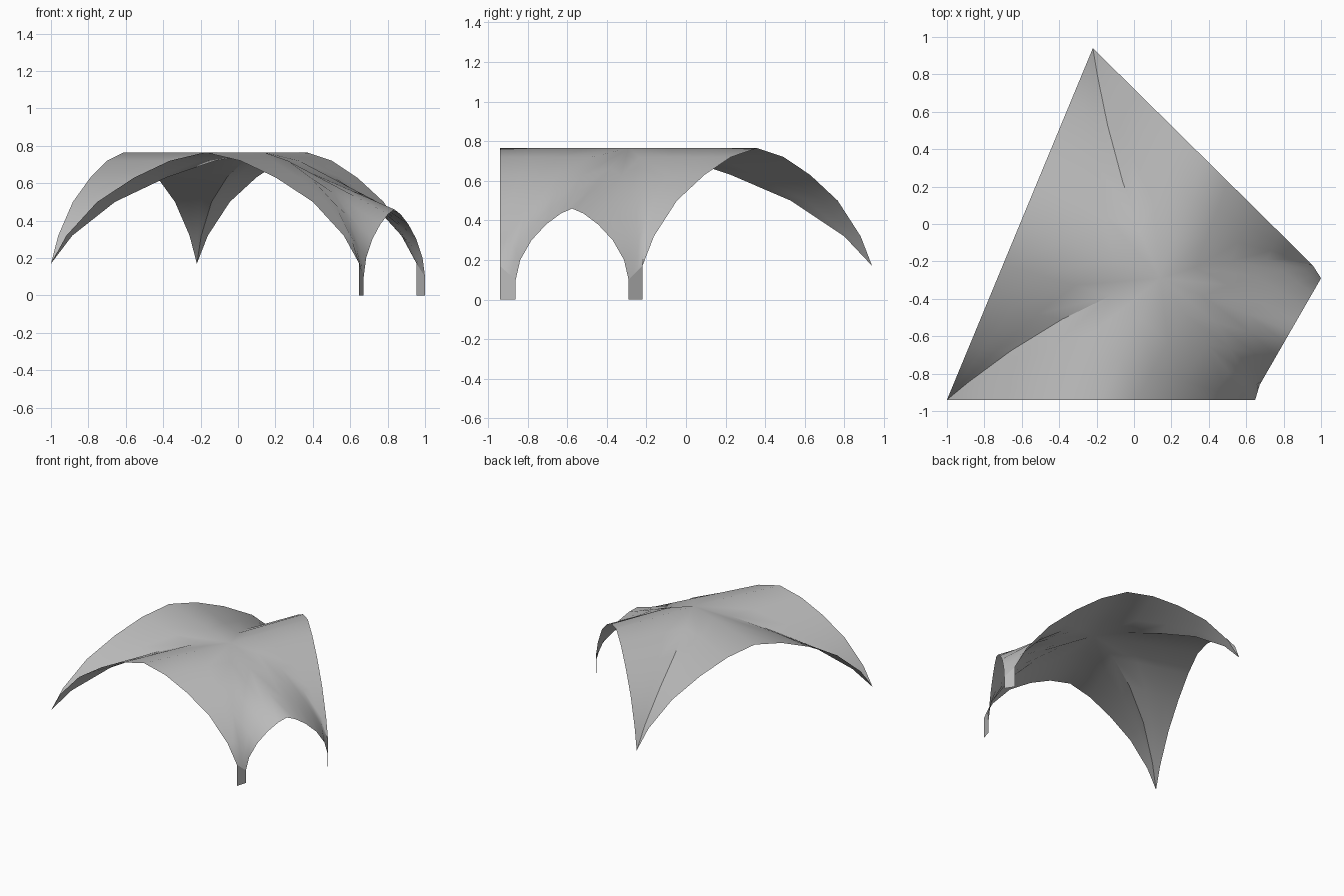
import bpy, bmesh
from mathutils import Vector

cube = bpy.data.objects.get("Cube")
if cube:
    bpy.data.objects.remove(cube, do_unlink=True)

stone = bpy.data.materials.new("pale_grey_plaster")
stone.use_nodes = True
GREY = (0.5, 0.5, 0.5, 1)
stone.diffuse_color = GREY
stone.node_tree.nodes["Principled BSDF"].inputs["Base Color"].default_value = GREY

# Arch profiles: fraction of the span against height, springing to crown
SPRING, CROWN = 0.17, 0.765
TALL = [(0, SPRING), (0.05, 0.32), (0.15, 0.5), (0.27, 0.63), (0.385, 0.72), (0.5, CROWN)]
LOW = [(0, 0.1), (0.04, 0.2), (0.14, 0.3), (0.27, 0.38), (0.4, 0.435), (0.5, 0.46)]

# Plan points
front_right = Vector((-1, -0.94))
back = Vector((-0.22, 0.94))
left = Vector((0.955, -0.22))
front_left = Vector((0.648, -0.94))
low_front = Vector((0.672, -0.86))
low_back = Vector((1, -0.29))
apex = Vector((0.14, -0.29))


def half_arch(start, end, profile):
    """Points from one springing up to the crown of an edge arch."""
    return [start.lerp(end, f).to_3d() + Vector((0, 0, z)) for f, z in profile]


def groin(corner, bow):
    """Bowed crease rising from a corner to the apex."""
    points = []
    for f, z in TALL:
        t = 2 * f
        plan = corner.lerp(apex, t) + Vector(bow) * 4 * t * (1 - t)
        points.append(plan.to_3d() + Vector((0, 0, z)))
    return points


def add_web(bm, edge, crease, steps=3):
    """Ruled surface between an edge arch and a crease."""
    rows = [[bm.verts.new(a.lerp(b, s / steps)) for s in range(steps + 1)]
            for a, b in zip(edge, crease)]
    for low, high in zip(rows, rows[1:]):
        for s in range(steps):
            bm.faces.new((low[s], low[s + 1], high[s + 1], high[s]))


def finish(bm, name, outward):
    """Weld, orient and turn a bmesh into a smooth object."""
    bmesh.ops.remove_doubles(bm, verts=bm.verts[:], dist=0.0005)
    bmesh.ops.recalc_face_normals(bm, faces=bm.faces[:])
    bm.normal_update()
    if sum(f.normal.dot(outward) * f.calc_area() for f in bm.faces) < 0:
        bmesh.ops.reverse_faces(bm, faces=bm.faces[:])
    mesh = bpy.data.meshes.new(name)
    bm.to_mesh(mesh)
    bm.free()
    mesh.materials.append(stone)
    obj = bpy.data.objects.new(name, mesh)
    bpy.context.collection.objects.link(obj)
    bpy.ops.object.select_all(action='DESELECT')
    obj.select_set(True)
    bpy.context.view_layer.objects.active = obj
    bpy.ops.object.shade_smooth_by_angle(angle=0.6)


# Four creases meeting at the apex
groin_front_right = groin(front_right, (0, 0.08))
groin_back = groin(back, (-0.035, -0.05))
groin_left = groin(left, (0, 0.06))
groin_front_left = groin(front_left, (0.015, -0.055))

# Vault: each side has two webs meeting on its ridge
vault = bmesh.new()
sides = [
    (front_right, front_left, groin_front_right, groin_front_left, TALL),
    (front_right, back, groin_front_right, groin_back, TALL),
    (back, left, groin_back, groin_left, TALL),
    (low_front, low_back, groin_front_left, groin_left, LOW),
]
for start, end, crease_a, crease_b, profile in sides:
    add_web(vault, half_arch(start, end, profile), crease_a)
    add_web(vault, half_arch(end, start, profile), crease_b)
finish(vault, "groin_vault", Vector((0, 0, 1)))

# Thin legs under the two low springings
for name, inner, outer in (("front_leg", front_left, low_front),
                           ("back_leg", left, low_back)):
    leg = bmesh.new()
    corners = [(inner, 0), (outer, 0), (outer, LOW[0][1]), (inner, SPRING)]
    leg.faces.new([leg.verts.new((p.x, p.y, z)) for p, z in corners])
    finish(leg, name, Vector((1, 0, 0)))
